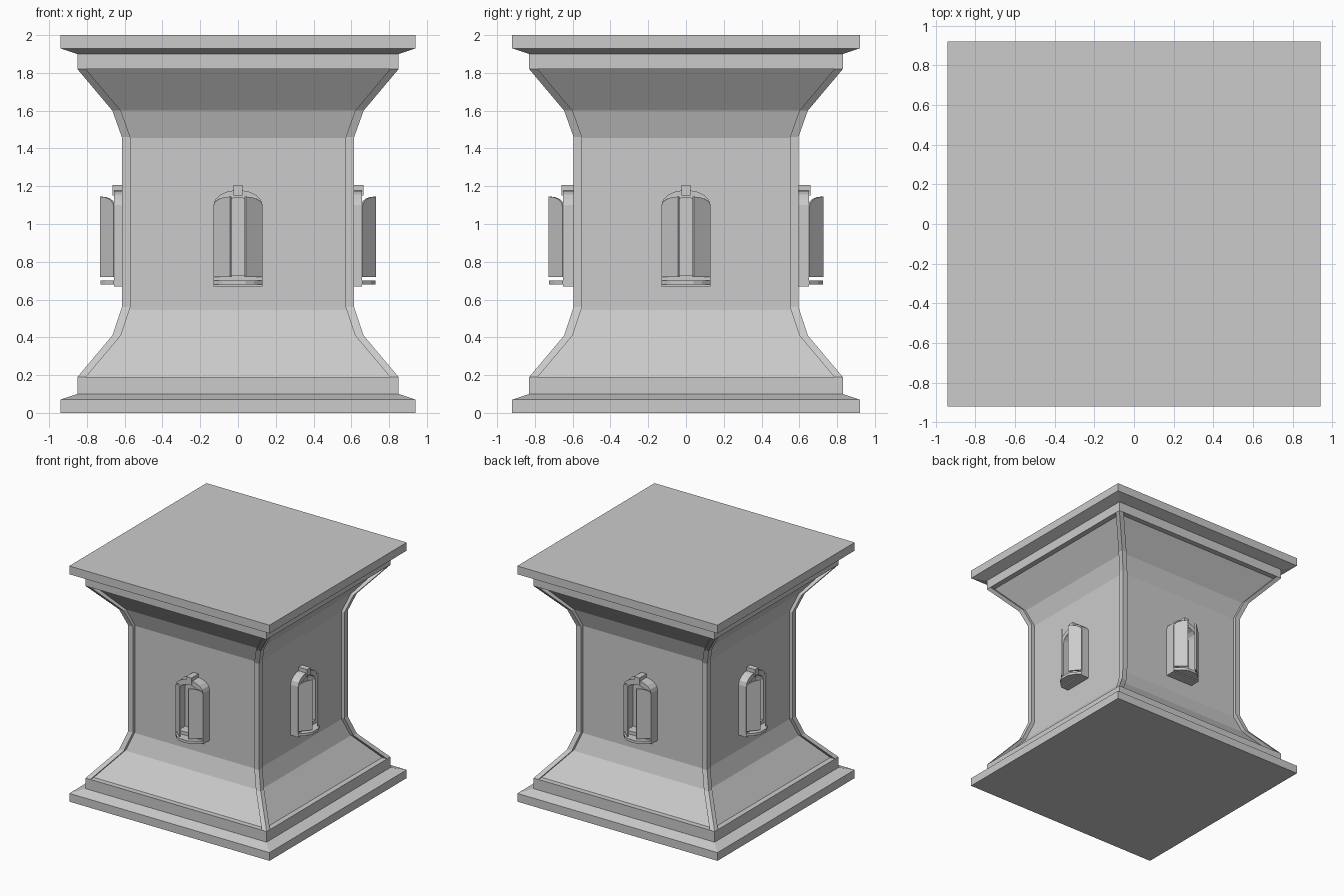
import bpy, bmesh, math
from mathutils import Matrix, Vector

if "Cube" in bpy.data.objects:
    bpy.data.objects.remove(bpy.data.objects["Cube"])


def make(name, verts, faces, matrix=None):
    bm = bmesh.new()
    vs = [bm.verts.new(v) for v in verts]
    for f in faces:
        bm.faces.new([vs[i] for i in f])
    bmesh.ops.recalc_face_normals(bm, faces=bm.faces[:])
    me = bpy.data.meshes.new(name)
    bm.to_mesh(me)
    bm.free()
    if matrix:
        me.transform(matrix)
    ob = bpy.data.objects.new(name, me)
    bpy.context.collection.objects.link(ob)
    return ob


def loft(name, loops):
    """Closed solid through equal-length loops of points."""
    n = len(loops[0])
    faces = [tuple(range(n)), tuple(range((len(loops) - 1) * n, len(loops) * n))]
    for k in range(len(loops) - 1):
        for i in range(n):
            j = (i + 1) % n
            faces.append((k*n + i, k*n + j, k*n + n + j, k*n + n + i))
    return [p for loop in loops for p in loop], faces


def prism(name, pts, vec, matrix):
    verts, faces = loft(name, [pts, [tuple(Vector(p) + Vector(vec)) for p in pts]])
    return make(name, verts, faces, matrix)


def rect(x0, x1, y0, y1, z):
    return [(x0, y0, z), (x1, y0, z), (x1, y1, z), (x0, y1, z)]


# Main body: stepped plinth, recessed flared shaft, stepped cap
# (half width in x, z); depth is slightly smaller than width
DY = 0.02
R = 0.03
lower = [(.94, 0), (.94, .07), (.85, .10), (.85, .19),
         (.665 - R, .19 + .21), (.615 - R, .545)]
lower.insert(4, (.835 - R, .19))
profile = lower + [(h, 2 - z) for h, z in reversed(lower)]
profile = [(h, 1.82 if abs(z - 1.81) < .001 else z) for h, z in profile]
verts, faces = loft("body", [rect(-h, h, -h + DY, h - DY, z) for h, z in profile])
make("pedestal_body", verts, faces)

# Raised corner strips following the flare
strip = [(.85, .19), (.665, .41), (.615, .56), (.615, 1.46), (.665, 1.60), (.85, 1.82)]
W = 0.045
for sx in (-1, 1):
    for sy in (-1, 1):
        verts, faces = loft("strip", [
            rect(sx*(h - W), sx*h, sy*(h - DY - W), sy*(h - DY), z) for h, z in strip])
        make("corner_strip", verts, faces)


def arch(half, bottom, spring, top, d, n=8):
    """Open arched outline, from bottom left over the top to bottom right."""
    pts = [(-half, d, bottom)]
    for i in range(n + 1):
        a = math.pi * (1 - i / n)
        pts.append((half * math.cos(a), d, spring + (top - spring) * math.sin(a)))
    return pts + [(half, d, bottom)]


def window(matrix):
    # Arched frame; local -y points out of the wall
    back, front = -.56, -.652
    outer = lambda d: arch(.13, .67, 1.10, 1.18, d)
    inner = lambda d: arch(.10, .73, 1.07, 1.14, d)
    loops = [outer(back), outer(front), inner(front), inner(back)]
    n = len(loops[0])
    faces = []
    for k in range(4):
        for i in range(n):
            j, m = (i + 1) % n, (k + 1) % 4
            faces.append((k*n + i, k*n + j, m*n + j, m*n + i))
    make("window_frame", [p for l in loops for p in l], faces, matrix)

    # Keystone
    prism("keystone", rect(-.025, .025, -.66, -.56, 1.15), (0, 0, .057), matrix)

    # Bay shaped sill
    bay = [(-.13, -.56, .68), (-.13, -.655, .68), (-.085, -.70, .68), (-.04, -.725, .68),
           (.04, -.725, .68), (.085, -.70, .68), (.13, -.655, .68), (.13, -.56, .68)]
    prism("window_sill", bay, (0, 0, .022), matrix)

    # Half-open shutters with curved tops, hinged at the frame sides
    for s in (-1, 1):
        p0, p1 = Vector((s*.13, -.655)), Vector((s*.042, -.727))
        pts = [(p0.x, p0.y, .72), (p1.x, p1.y, .72)]
        for i in range(6):
            a = math.pi / 2 * i / 5
            p = p1.lerp(p0, math.sin(a))
            pts.append((p.x, p.y, 1.095 + .05 * math.cos(a)))
        prism("shutter", pts, (-s*.008, .010, 0), matrix)


# One window per side
for k in range(4):
    shift = Matrix.Translation((0, -.004 if k % 2 else 0, 0))
    window(Matrix.Rotation(k * math.pi / 2, 4, 'Z') @ shift)
